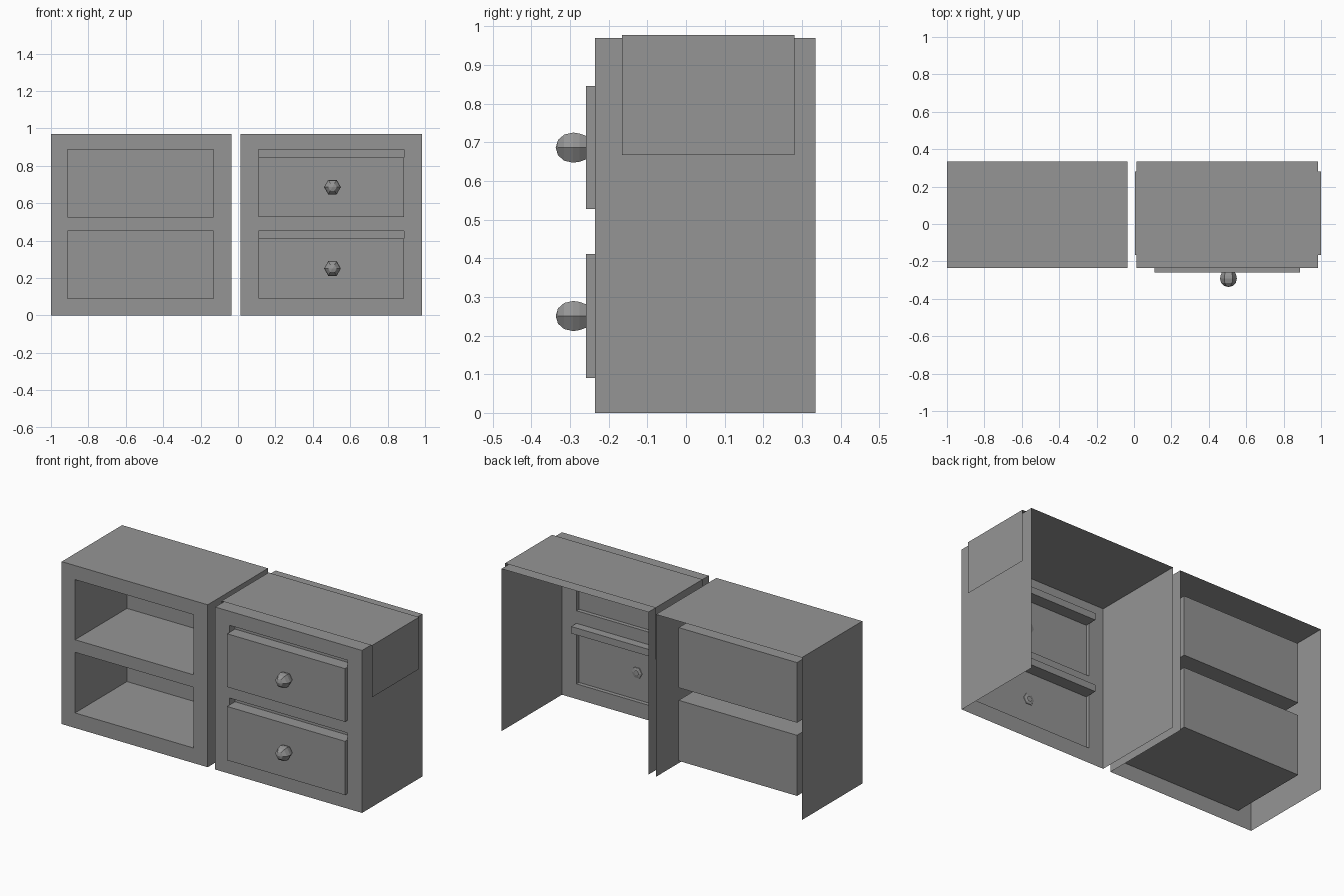
import bpy, bmesh, math

if "Cube" in bpy.data.objects:
    bpy.data.objects.remove(bpy.data.objects["Cube"], do_unlink=True)

grey = bpy.data.materials.new("plain_grey")
grey.use_nodes = True
colour = (0.3, 0.3, 0.3, 1)
grey.diffuse_color = colour
grey.node_tree.nodes["Principled BSDF"].inputs["Base Color"].default_value = colour

FRONT, BACK = -0.235, 0.335
HEIGHT = 0.97


def finish(name, bm):
    bmesh.ops.remove_doubles(bm, verts=bm.verts, dist=1e-5)
    mesh = bpy.data.meshes.new(name)
    bm.to_mesh(mesh)
    bm.free()
    mesh.materials.append(grey)
    obj = bpy.data.objects.new(name, mesh)
    bpy.context.collection.objects.link(obj)
    return obj


def walls(bm, xs, ys, zs, sides):
    """Thin sides of a box: left/right in x, front/back in y, top/bottom in z."""
    (a, b), (c, d), (e, f) = xs, ys, zs
    corners = {
        "right": [(b, c, e), (b, d, e), (b, d, f), (b, c, f)],
        "left": [(a, d, e), (a, c, e), (a, c, f), (a, d, f)],
        "front": [(a, c, e), (b, c, e), (b, c, f), (a, c, f)],
        "back": [(b, d, e), (a, d, e), (a, d, f), (b, d, f)],
        "top": [(a, c, f), (b, c, f), (b, d, f), (a, d, f)],
        "bottom": [(a, d, e), (b, d, e), (b, c, e), (a, c, e)],
    }
    for side in sides.split():
        bm.faces.new([bm.verts.new(p) for p in corners[side]])


def cabinet(name, xs, hole_xs, holes):
    """Shell open at the back and below, with openings in its front."""
    bm = bmesh.new()
    walls(bm, xs, (FRONT, BACK), (0, HEIGHT), "left right top")
    plane = (FRONT, FRONT)
    for stile in ((xs[0], hole_xs[0]), (hole_xs[1], xs[1])):
        walls(bm, stile, plane, (0, HEIGHT), "front")
    levels = [0] + [z for hole in holes for z in hole] + [HEIGHT]
    for rail in zip(levels[::2], levels[1::2]):
        walls(bm, hole_xs, plane, rail, "front")
    return finish(name, bm)


openings = {"lower": (0.09, 0.452), "upper": (0.527, 0.886)}

# Open shelf cabinet with two deep compartments
shelf_xs = (-0.912, -0.13)
cabinet("shelf_cabinet", (-1, -0.036), shelf_xs, openings.values())
for level, zs in openings.items():
    bm = bmesh.new()
    walls(bm, shelf_xs, (FRONT, 0.255), zs, "left right top bottom back")
    finish(level + "_compartment", bm)

# Drawer cabinet
drawer_xs = (0.11, 0.888)
cabinet("drawer_cabinet", (0.014, 0.984), drawer_xs, openings.values())
for level, (low, high) in openings.items():
    lip = high - 0.041
    # Raised drawer front below a shallow finger slot
    bm = bmesh.new()
    walls(bm, drawer_xs, (-0.259, FRONT), (low, lip), "left right top bottom front")
    walls(bm, drawer_xs, (FRONT, -0.185), (lip, high), "left right top bottom back")
    finish(level + "_drawer", bm)

    # Six-sided round knob, its hollow end poking through the drawer front
    bm = bmesh.new()
    profile = [(0, -0.337), (0.023, -0.331), (0.039, -0.315), (0.045, -0.292),
               (0.042, -0.275), (0.034, -0.256), (0.014, -0.252)]
    verts = [bm.verts.new((r, y, 0)) for r, y in profile]
    edges = [bm.edges.new(pair) for pair in zip(verts, verts[1:])]
    bmesh.ops.spin(bm, geom=verts + edges, cent=(0, 0, 0), axis=(0, 1, 0),
                   angle=math.tau, steps=6)
    bmesh.ops.remove_doubles(bm, verts=bm.verts, dist=1e-5)
    bmesh.ops.recalc_face_normals(bm, faces=bm.faces)
    knob = finish(level + "_knob", bm)
    knob.location = (0.505, 0, (low + lip) / 2)

# Thin cover folded over the top and sides of the drawer cabinet
bm = bmesh.new()
walls(bm, (0.006, 1), (-0.165, 0.28), (0.667, 0.977), "left right top")
finish("top_cover", bm)
